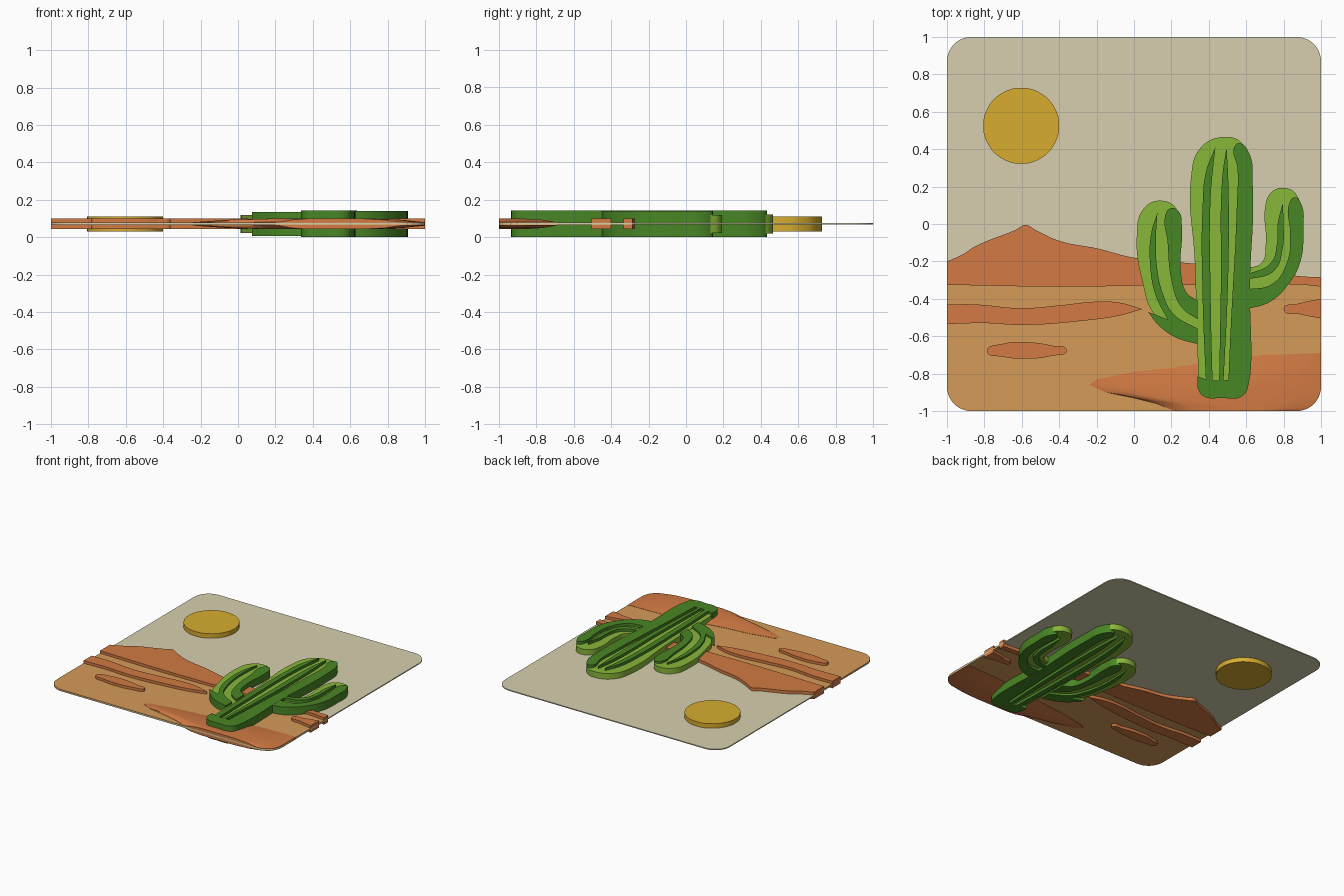
import bpy
import bmesh
from math import sin, cos, pi, radians

MID = 0.071  # height of the symmetry plane shared by every layer

cube = bpy.data.objects.get("Cube")
if cube:
    bpy.data.objects.remove(cube, do_unlink=True)


def srgb(value):
    value /= 255
    return value / 12.92 if value <= 0.04045 else ((value + 0.055) / 1.055) ** 2.4


def make_material(name, red, green, blue):
    colour = (srgb(red), srgb(green), srgb(blue), 1)
    mat = bpy.data.materials.new(name)
    mat.use_nodes = True
    mat.diffuse_color = colour
    shader = mat.node_tree.nodes["Principled BSDF"]
    shader.inputs["Base Color"].default_value = colour
    shader.inputs["Roughness"].default_value = 0.9
    return mat


sky_beige = make_material("sky_beige", 215, 207, 175)
sun_gold = make_material("sun_gold", 215, 172, 47)
sand_tan = make_material("sand_tan", 214, 155, 88)
clay_orange = make_material("clay_orange", 210, 122, 67)
light_green = make_material("light_green", 137, 183, 57)
dark_green = make_material("dark_green", 73, 134, 37)


def add_mesh(name, mesh, material):
    obj = bpy.data.objects.new(name, mesh)
    bpy.context.collection.objects.link(obj)
    mesh.materials.clear()
    mesh.materials.append(material)
    return obj


def slab(name, points, half, material):
    """Extrude a closed outline both ways; a point ending in 's' is a sharp corner."""
    curve = bpy.data.curves.new(name + "_outline", "CURVE")
    curve.dimensions = "2D"
    curve.fill_mode = "BOTH"
    curve.extrude = half
    curve.resolution_u = 8
    spline = curve.splines.new("BEZIER")
    spline.bezier_points.add(len(points) - 1)
    spline.use_cyclic_u = True
    for knot, point in zip(spline.bezier_points, points):
        knot.co = (point[0], point[1], 0)
        kind = "VECTOR" if len(point) > 2 else "AUTO"
        knot.handle_left_type = knot.handle_right_type = kind
    helper = bpy.data.objects.new(name + "_helper", curve)
    bpy.context.collection.objects.link(helper)
    graph = bpy.context.evaluated_depsgraph_get()
    mesh = bpy.data.meshes.new_from_object(helper.evaluated_get(graph))
    bpy.data.objects.remove(helper, do_unlink=True)

    bm = bmesh.new()
    bm.from_mesh(mesh)
    bmesh.ops.remove_doubles(bm, verts=bm.verts[:], dist=0.0001)
    bmesh.ops.recalc_face_normals(bm, faces=bm.faces[:])
    bm.to_mesh(mesh)
    bm.free()
    mesh.name = name
    mesh.shade_smooth()
    mesh.set_sharp_from_angle(angle=radians(35))
    obj = add_mesh(name, mesh, material)
    obj.location.z = MID
    return obj


def arc(x, y, radius, start, end, steps, sharp=True):
    turns = [start + (end - start) * i / steps for i in range(steps + 1)]
    tail = ("s",) if sharp else ()
    return [(x + radius * cos(a), y + radius * sin(a)) + tail for a in turns]


# Backing plate with rounded corners
R = 0.13
C = 1 - R
low_corners = arc(-C, -C, R, pi, 1.5 * pi, 10) + arc(C, -C, R, 1.5 * pi, 2 * pi, 10)
top_corners = arc(C, C, R, 0, pi / 2, 10) + arc(-C, C, R, pi / 2, pi, 10)
slab("backing_plate", low_corners + top_corners, 0.004, sky_beige)

# Sand, mountain and low dunes
slab("sand", low_corners + [(1, -.31, "s"), (-1, -.31, "s")], 0.007, sand_tan)
slab("mountain", [
    (-1, -.325, "s"), (-1, -.2, "s"), (-.92, -.165), (-.85, -.12), (-.63, -.03),
    (-.58, -.005), (-.53, -.03), (-.4, -.09), (-.2, -.13), (0, -.18), (.3, -.21),
    (.6, -.24), (.9, -.28), (1, -.285, "s"), (1, -.335, "s"), (.9, -.325),
    (.3, -.325), (-.4, -.335)], 0.028, clay_orange)
slab("left_dune", [
    (-1, -.535, "s"), (-1, -.43, "s"), (-.85, -.43), (-.6, -.45), (-.4, -.435),
    (-.2, -.415), (-.08, -.42), (.045, -.455, "s"), (-.08, -.49), (-.25, -.515),
    (-.6, -.54), (-.8, -.53)], 0.028, clay_orange)
slab("right_dune", [
    (.8, -.455), (.88, -.425), (1, -.4, "s"), (1, -.505, "s"), (.9, -.485)],
    0.028, clay_orange)
slab("small_dune", [
    (-.785, -.68), (-.7, -.64), (-.57, -.632), (-.44, -.65), (-.36, -.675),
    (-.44, -.705), (-.57, -.72), (-.7, -.71)], 0.028, clay_orange)

# Front dune, swelling from a thin rim towards the front edge
rim = [(.22, -1), (.12, -.96), (0, -.93), (-.15, -.9), (-.24, -.86), (-.2, -.83),
       (0, -.79), (.2, -.77), (.4, -.735), (.7, -.7), (1, -.69)]
rim += arc(C, -C, R, 0, -pi / 2, 6, False)
bm = bmesh.new()
rings = []
for scale, half in ((.45, -.028), (.75, -.022), (1, -.009),
                    (1, .009), (.75, .022), (.45, .028)):
    rings.append([bm.verts.new((.5 + (x - .5) * scale, -1 + (y + 1) * scale, MID + half))
                  for x, y in rim])
for lower, upper in zip(rings, rings[1:]):
    for i in range(len(rim)):
        bm.faces.new((lower[i - 1], lower[i], upper[i], upper[i - 1]))
bm.faces.new(rings[0])
bm.faces.new(rings[-1])
bmesh.ops.recalc_face_normals(bm, faces=bm.faces[:])
dune_mesh = bpy.data.meshes.new("front_dune")
bm.to_mesh(dune_mesh)
bm.free()
dune_mesh.shade_smooth()
dune_mesh.set_sharp_from_angle(angle=radians(35))
add_mesh("front_dune", dune_mesh, clay_orange)

# Sun disc
slab("sun", arc(-.603, .525, .203, 0, 2 * pi * 11 / 12, 11, False), 0.04, sun_gold)

# Cactus trunk: light body, raised dark border and ribs
slab("trunk_body", [
    (.345, -.86, "s"), (.325, -.2), (.305, .25), (.35, .4), (.47, .465),
    (.58, .43), (.605, .3), (.58, -.2), (.57, -.86, "s")], 0.05, light_green)
slab("trunk_border", [
    (.535, .41), (.56, .432), (.61, .39), (.635, .2), (.62, -.3), (.612, -.86),
    (.58, -.92), (.47, -.93), (.37, -.92), (.342, -.88), (.34, -.815, "s"),
    (.41, -.835), (.505, -.835, "s"), (.515, -.6), (.55, .1), (.553, .3)],
    0.071, dark_green)
slab("trunk_left_rib", [
    (.435, .41, "s"), (.385, .28), (.367, .1), (.367, -.4), (.385, -.85, "s"),
    (.42, -.85, "s"), (.41, -.4), (.41, .15)], 0.071, dark_green)
slab("trunk_right_rib", [
    (.495, .41, "s"), (.472, .25), (.465, -.3), (.455, -.85, "s"),
    (.478, -.85, "s"), (.503, -.3), (.505, .2)], 0.071, dark_green)

# Left-hand arm
slab("short_arm_body", [
    (.34, -.6, "s"), (.2, -.55), (.1, -.47), (.05, -.33), (.015, -.06), (.05, .08),
    (.145, .125), (.23, .075), (.22, -.1), (.23, -.35), (.34, -.46, "s")],
    0.048, light_green)
slab("short_arm_border", [
    (.172, .06), (.2, .085), (.24, .065), (.256, -.02), (.25, -.25), (.28, -.365),
    (.34, -.41, "s"), (.34, -.51, "s"), (.25, -.44), (.2, -.3), (.18, -.1)],
    0.064, dark_green)
slab("short_arm_rib", [
    (.125, .06, "s"), (.092, -.05), (.085, -.2), (.115, -.38), (.18, -.51, "s"),
    (.34, -.585, "s"), (.34, -.56, "s"), (.21, -.48), (.15, -.36), (.12, -.2),
    (.117, -.08)], 0.064, dark_green)
slab("short_arm_base", [
    (.075, -.47, "s"), (.18, -.51, "s"), (.34, -.58, "s"), (.34, -.642, "s"),
    (.22, -.605), (.13, -.54)], 0.064, dark_green)

# Right-hand arm
slab("tall_arm_body", [
    (.6, -.235, "s"), (.68, -.21), (.705, -.1), (.7, .08), (.73, .165), (.8, .193),
    (.87, .155), (.87, -.1), (.8, -.28), (.6, -.38, "s")], 0.048, light_green)
slab("tall_arm_border", [
    (.83, .11), (.86, .143), (.893, .11), (.905, -.03), (.89, -.2), (.82, -.33),
    (.72, -.42), (.6, -.455, "s"), (.6, -.35, "s"), (.74, -.32), (.82, -.2),
    (.835, -.05)], 0.07, dark_green)
slab("tall_arm_rib", [
    (.795, .11, "s"), (.768, 0), (.765, -.1), (.73, -.21), (.6, -.27, "s"),
    (.6, -.298, "s"), (.75, -.25), (.795, -.13), (.8, 0)], 0.07, dark_green)
